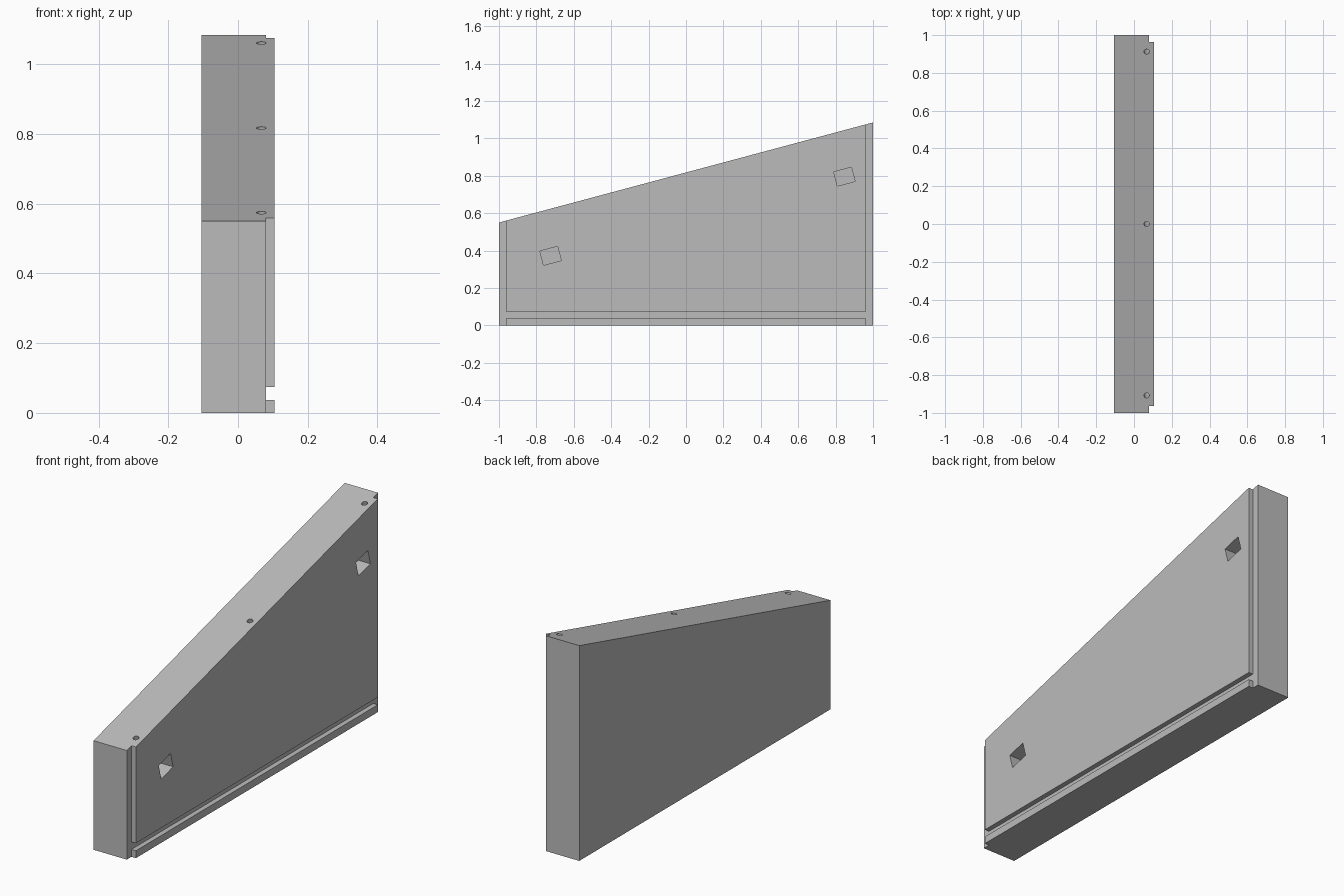
import bpy, bmesh, math
from mathutils import Matrix, Vector

old = bpy.data.objects.get("Cube")
if old:
    bpy.data.objects.remove(old, do_unlink=True)

LEFT, STEP, RIGHT = -0.105, 0.08, 0.105      # back face, recessed face, raised face (x)
SLOPE = math.atan2(1.085 - 0.55, 2.0)


def top_z(y):
    return 0.55 + (y + 1.0) * math.tan(SLOPE)


grey = bpy.data.materials.new("plain grey")
grey.use_nodes = True
grey.diffuse_color = (0.5, 0.5, 0.5, 1)
grey.node_tree.nodes["Principled BSDF"].inputs["Base Color"].default_value = (0.5, 0.5, 0.5, 1)


def make_object(name, bm):
    bmesh.ops.recalc_face_normals(bm, faces=bm.faces)
    mesh = bpy.data.meshes.new(name)
    bm.to_mesh(mesh)
    bm.free()
    mesh.materials.append(grey)
    obj = bpy.data.objects.new(name, mesh)
    bpy.context.collection.objects.link(obj)
    return obj


def box(name, centre, size, tilt=0.0):
    bm = bmesh.new()
    matrix = Matrix.Translation(centre) @ Matrix.Rotation(tilt, 4, 'X') @ Matrix.Diagonal((*size, 1))
    bmesh.ops.create_cube(bm, size=1, matrix=matrix)
    return make_object(name, bm)


def drill(name, y):
    # round bore square to the sloping top
    bm = bmesh.new()
    matrix = Matrix.Translation((0.067, y, top_z(y))) @ Matrix.Rotation(SLOPE, 4, 'X')
    bmesh.ops.create_cone(bm, cap_ends=True, segments=24, radius1=0.014, radius2=0.014,
                          depth=0.2, matrix=matrix)
    return make_object(name, bm)


# Wedge-shaped block: side profile pushed through its thickness
bm = bmesh.new()
profile = [(-1, 0), (1, 0), (1, top_z(1)), (-1, top_z(-1))]
side = bm.faces.new([bm.verts.new((LEFT, y, z)) for y, z in profile])
pushed = bmesh.ops.extrude_face_region(bm, geom=[side])
bmesh.ops.translate(bm, vec=Vector((RIGHT - LEFT, 0, 0)),
                    verts=[v for v in pushed["geom"] if isinstance(v, bmesh.types.BMVert)])
panel = make_object("wedge_side_panel", bm)

# End rebates and the long groove on the raised face
cutters = [box("groove_cutter", (STEP + 0.1, 0, 0.056), (0.2, 2.2, 0.038))]
for end in (-1, 1):
    cutters.append(box("rebate_cutter", (STEP + 0.1, end * 1.063, 0.6), (0.2, 0.2, 1.6)))

# Tilted square pockets
for y, z in ((-0.724, 0.372), (0.847, 0.795)):
    cutters.append(box("pocket_cutter", (RIGHT, y, z), (0.2, 0.098, 0.078), SLOPE))

# Bores in the sloping top
for y in (-0.908, 0.0, 0.912):
    cutters.append(drill("bore_cutter", y))

bpy.context.view_layer.objects.active = panel
for cutter in cutters:
    cutter.hide_render = True
    cut = panel.modifiers.new(cutter.name, 'BOOLEAN')
    cut.operation = 'DIFFERENCE'
    cut.solver = 'EXACT'
    cut.object = cutter
    bpy.ops.object.modifier_apply(modifier=cut.name)
    bpy.data.objects.remove(cutter, do_unlink=True)

bpy.ops.object.select_all(action='DESELECT')
panel.select_set(True)
bpy.ops.object.shade_smooth_by_angle(angle=math.radians(30))
